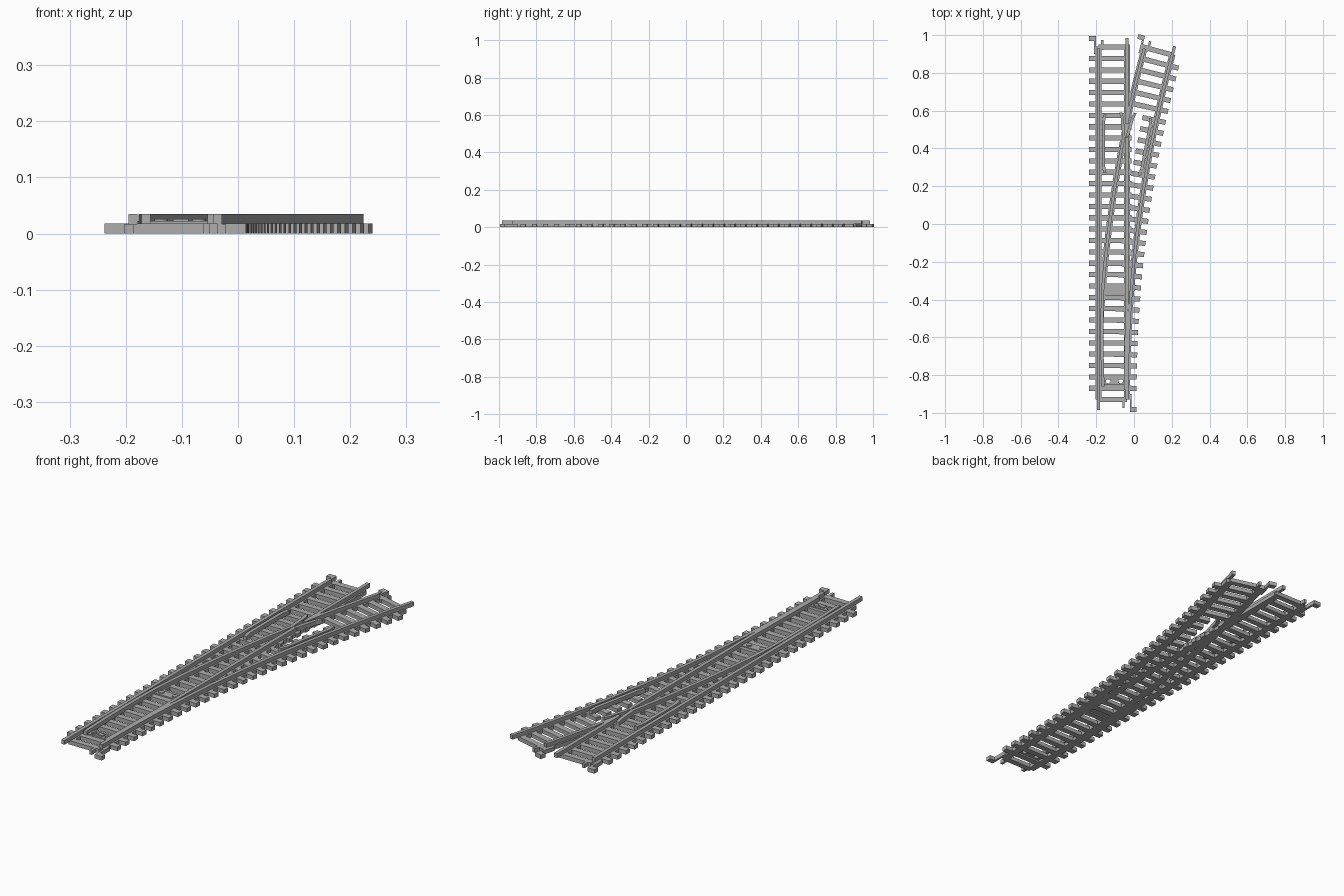
import bpy, bmesh, math

if "Cube" in bpy.data.objects:
    bpy.data.objects.remove(bpy.data.objects["Cube"])

grey = bpy.data.materials.new("plain grey")
grey.use_nodes = True
grey.diffuse_color = (0.42, 0.42, 0.42, 1)
grey.node_tree.nodes["Principled BSDF"].inputs["Base Color"].default_value = (0.42, 0.42, 0.42, 1)

CENTRE, RADIUS, START = -0.112, 6.93, -0.9
GAUGE = 0.0755           # half the distance between rails
TIE_HALF = 0.126         # half a sleeper's length
TIE_TOP, RAIL_TOP = 0.018, 0.035
PITCH, FIRST = 0.0602, -0.93
END = 0.94


# Routes: distance along the track and sideways offset to a plan position
def straight(s, off):
    return CENTRE + off, s


def curved(s, off):
    if s < START:
        return CENTRE + off, s
    t = (s - START) / RADIUS
    r = RADIUS - off
    return CENTRE + RADIUS - r * math.cos(t), START + r * math.sin(t)


def sweep(bm, route, points, width, z0, z1, step=0.08):
    """Rectangular bar following (distance, offset) points along a route."""
    line = [points[0]]
    for (s0, o0), (s1, o1) in zip(points, points[1:]):
        n = max(1, math.ceil((s1 - s0) / step)) if route is curved else 1
        line += [(s0 + (s1 - s0) * i / n, o0 + (o1 - o0) * i / n) for i in range(1, n + 1)]
    rings = []
    for s, off in line:
        corners = ((-1, z0), (1, z0), (1, z1), (-1, z1))
        rings.append([bm.verts.new((*route(s, off + k * width / 2), z)) for k, z in corners])
    for a, b in zip(rings, rings[1:]):
        for i in range(4):
            j = (i + 1) % 4
            bm.faces.new((a[i], a[j], b[j], b[i]))
    bm.faces.new(rings[0][::-1])
    bm.faces.new(rings[-1])


def finish(name, bm):
    bmesh.ops.recalc_face_normals(bm, faces=bm.faces)
    mesh = bpy.data.meshes.new(name)
    bm.to_mesh(mesh)
    bm.free()
    mesh.materials.append(grey)
    obj = bpy.data.objects.new(name, mesh)
    bpy.context.collection.objects.link(obj)
    return obj


def bar(name, route, points, width, z0, z1):
    bm = bmesh.new()
    sweep(bm, route, points, width, z0, z1)
    return finish(name, bm)


def rail(name, route, *points):
    return bar(name, route, points, 0.016, TIE_TOP - 0.002, RAIL_TOP)


def cylinder(name, x, y, radius, z0, z1):
    bm = bmesh.new()
    bmesh.ops.create_cone(bm, cap_ends=True, segments=16, radius1=radius, radius2=radius, depth=z1 - z0)
    bmesh.ops.translate(bm, verts=bm.verts, vec=(x, y, (z0 + z1) / 2))
    return finish(name, bm)


# Sleepers: each straight one is carried on by one square to the curved route
bm = bmesh.new()


def tie(route, s, left, right):
    sweep(bm, route, [(s - 0.0135, (left + right) / 2), (s + 0.0135, (left + right) / 2)],
          right - left, 0, TIE_TOP)


for i in range(32):
    s = FIRST + i * PITCH
    if i == 0:
        tie(straight, s, -GAUGE, GAUGE)
        continue
    last = i == 31
    past_frog = s > 0.58
    tie(straight, s, -GAUGE if last else -TIE_HALF, GAUGE + 0.015 if past_frog else 0.1)
    tie(curved, s, -GAUGE - 0.015 if past_frog else 0, GAUGE if last else TIE_HALF)
finish("sleepers", bm)

# Longitudinal webs under every rail
for name, route, side in (("left_stock_web", straight, -1), ("straight_closure_web", straight, 1),
                          ("curved_closure_web", curved, -1), ("right_stock_web", curved, 1)):
    bar(name, route, [(FIRST, side * GAUGE), (END, side * GAUGE)], 0.032, 0, TIE_TOP - 0.001)

# Stock rails
rail("left_stock_rail", straight, (-0.985, -GAUGE), (0.93, -GAUGE))
rail("right_stock_rail", curved, (-0.93, GAUGE), (0.985, GAUGE))

# Closure rails with switch blades, ending at the frog
rail("straight_closure_rail", straight, (-0.88, 0.066), (-0.4, 0.0745), (0.46, GAUGE))
rail("curved_closure_rail", curved, (-0.86, -0.052), (-0.35, -GAUGE), (0.46, -GAUGE))

# Frog nose running on into the two exit rails
rail("straight_exit_rail", straight, (0.53, GAUGE), (0.985, GAUGE))
rail("curved_exit_rail", curved, (0.53, -GAUGE), (0.93, -GAUGE))

# Wing rails and check rails with flared ends
rail("left_wing_rail", straight, (0.46, 0.058), (0.56, 0.05), (0.59, 0.042))
rail("right_wing_rail", curved, (0.46, -0.058), (0.56, -0.05), (0.59, -0.042))
for name, route, side in (("left_check_rail", straight, -1), ("right_check_rail", curved, 1)):
    rail(name, route, (0.27, side * 0.042), (0.31, side * 0.05),
         (0.54, side * 0.05), (0.58, side * 0.042))


# Joiner clips at the three track ends
def joiner(name, route, side, end):
    bm = bmesh.new()
    way = 1 if end > 0 else -1

    def piece(near, far, inner, outer, top):
        a, b = sorted((near * way, far * way))
        mid = side * (inner + outer) / 2
        sweep(bm, route, [(a, mid), (b, mid)], outer - inner, 0, top)

    piece(0.9, 0.995, 0.09, 0.1, TIE_TOP)
    piece(0.97, 0.995, 0.09, TIE_HALF, TIE_TOP)
    piece(0.92, 0.975, 0.05, 0.062, TIE_TOP)
    finish(name, bm)


joiner("back_left_joiner", straight, -1, 1)
joiner("front_right_joiner", straight, 1, -1)
joiner("back_branch_joiner", curved, -1, 0.98)

# Throw bar with two holes near the blade tips
throw_bar = bar("throw_bar", straight, [(-0.852, 0.005), (-0.812, 0.005)], 0.115, 0.004, 0.022)
for x in (-0.137, -0.07):
    cutter = cylinder("hole_cutter", x, -0.832, 0.012, -0.01, 0.05)
    cutter.hide_render = True
    cutter.hide_viewport = True
    cut = throw_bar.modifiers.new("hole", "BOOLEAN")
    cut.operation = "DIFFERENCE"
    cut.object = cutter
bar("throw_bar_block", straight, [(-0.842, 0.01), (-0.822, 0.01)], 0.028, 0.018, 0.026)

# Pivot plate and pins at the heels of the blades
bar("pivot_plate", straight, [(-0.372, 0), (-0.332, 0)], 0.14, 0.004, 0.022)
for name, x in (("left_pivot_pin", -0.137), ("right_pivot_pin", -0.07)):
    cylinder(name, x, -0.352, 0.012, 0.02, 0.026)
